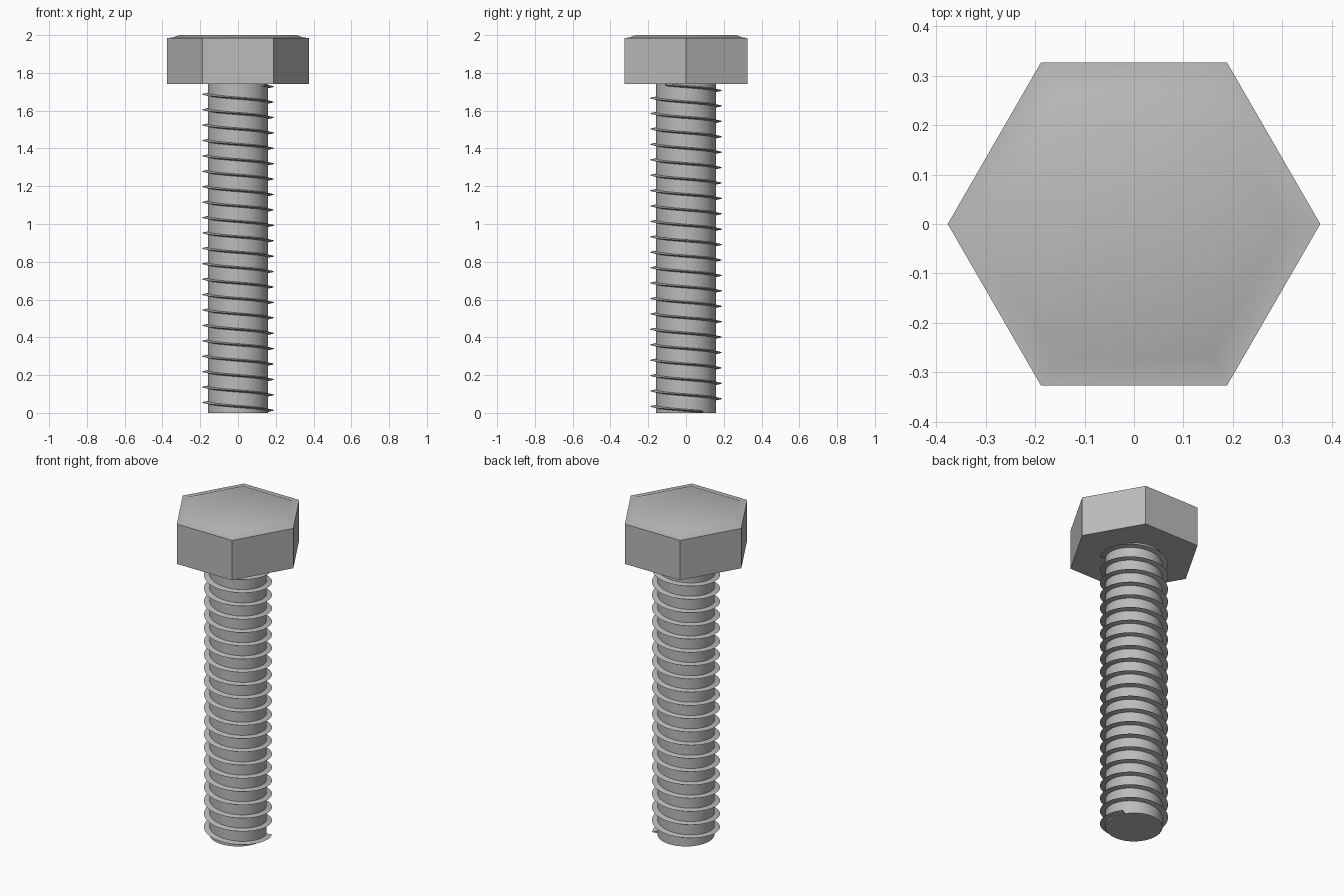
import bpy, bmesh
from math import pi, cos, sin, radians

cube = bpy.data.objects.get("Cube")
if cube:
    bpy.data.objects.remove(cube, do_unlink=True)

steel = bpy.data.materials.new("steel grey")
steel.use_nodes = True
GREY = (0.5, 0.5, 0.5, 1)
steel.diffuse_color = GREY
steel.node_tree.nodes["Principled BSDF"].inputs["Base Color"].default_value = GREY


def finish(name, bm, smooth_angle):
    bmesh.ops.recalc_face_normals(bm, faces=bm.faces)
    mesh = bpy.data.meshes.new(name)
    bm.to_mesh(mesh)
    bm.free()
    mesh.materials.append(steel)
    obj = bpy.data.objects.new(name, mesh)
    bpy.context.collection.objects.link(obj)
    bpy.ops.object.select_all(action='DESELECT')
    obj.select_set(True)
    bpy.context.view_layer.objects.active = obj
    bpy.ops.object.shade_smooth_by_angle(angle=radians(smooth_angle))
    return obj


def loft(name, sides, profile, smooth_angle):
    """Stack of regular polygons (radius, height), capped at both ends."""
    bm = bmesh.new()
    rings = [[bm.verts.new((r * cos(2 * pi * i / sides), r * sin(2 * pi * i / sides), z))
              for i in range(sides)] for r, z in profile]
    for low, high in zip(rings, rings[1:]):
        for i in range(sides):
            j = (i + 1) % sides
            bm.faces.new((low[i], low[j], high[j], high[i]))
    bm.faces.new(rings[0])
    bm.faces.new(rings[-1])
    return finish(name, bm, smooth_angle)


# Hexagonal head with a narrow rim and a low chamfer
HEAD_BASE = 1.74
loft("head", 6, [(0.377, HEAD_BASE), (0.377, 1.985), (0.345, 1.987), (0.312, 2.0)], 40)

# Plain core of the shank
loft("shank", 64, [(0.159, 0), (0.159, HEAD_BASE + 0.01)], 40)

# Thin helical thread, triangular in section
PITCH, STEPS = 0.0816, 48
START = radians(30)
bm = bmesh.new()
sections = []
for k in range(int((HEAD_BASE - 0.01) / PITCH * STEPS) + 1):
    a = START - 2 * pi * k / STEPS
    z = 0.007 + PITCH * k / STEPS
    sections.append([bm.verts.new((r * cos(a), r * sin(a), z + dz))
                     for r, dz in ((0.155, -0.007), (0.19, 0), (0.155, 0.007))])
for s, t in zip(sections, sections[1:]):
    for i in range(3):
        j = (i + 1) % 3
        bm.faces.new((s[i], s[j], t[j], t[i]))
bm.faces.new(sections[0])
bm.faces.new(sections[-1])
finish("thread", bm, 40)
